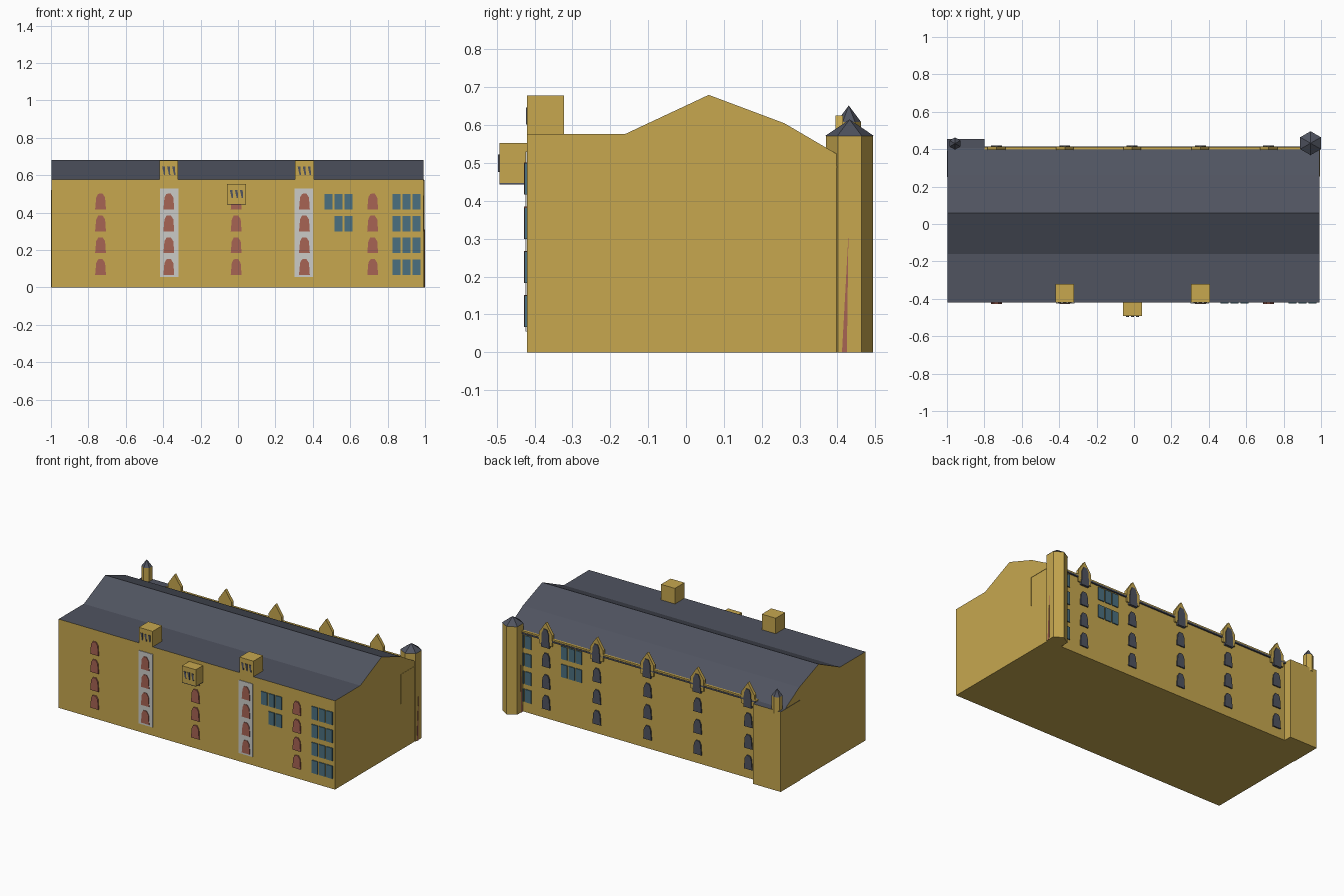
import bpy, bmesh, math
from mathutils import Vector

if "Cube" in bpy.data.objects:
    bpy.data.objects.remove(bpy.data.objects["Cube"])


def material(name, rgb):
    m = bpy.data.materials.new(name)
    m.diffuse_color = (*rgb, 1)
    m.use_nodes = True
    m.node_tree.nodes["Principled BSDF"].inputs["Base Color"].default_value = m.diffuse_color
    return m


GOLD = material("gold_stone", (0.57, 0.39, 0.078))
SLATE = material("slate", (0.08, 0.088, 0.117))
RED = material("red_shutter", (0.39, 0.125, 0.088))
BLUE = material("blue_glass", (0.07, 0.16, 0.215))
PALE = material("pale_panel", (0.60, 0.60, 0.57))


def finish(name, bm, *mats):
    bmesh.ops.recalc_face_normals(bm, faces=bm.faces[:])
    if len(mats) > 1:  # second material covers upward faces
        for f in bm.faces:
            f.normal_update()
            f.material_index = 1 if f.normal.z > 0.1 else 0
    me = bpy.data.meshes.new(name)
    bm.to_mesh(me)
    bm.free()
    for m in mats:
        me.materials.append(m)
    ob = bpy.data.objects.new(name, me)
    bpy.context.collection.objects.link(ob)
    return ob


def add_prism(bm, pts, vec):
    face = bm.faces.new([bm.verts.new(p) for p in pts])
    new = bmesh.ops.extrude_face_region(bm, geom=[face])["geom"]
    bmesh.ops.translate(bm, verts=[g for g in new if isinstance(g, bmesh.types.BMVert)], vec=Vector(vec))


def prisms(name, outlines, vec, *mats):
    bm = bmesh.new()
    for pts in outlines:
        add_prism(bm, pts, vec)
    return finish(name, bm, *mats)


def rect(x0, x1, z0, z1, y):
    return [(x0, y, z0), (x1, y, z0), (x1, y, z1), (x0, y, z1)]


def box(name, x0, x1, y0, y1, z0, z1, *mats):
    return prisms(name, [rect(x0, x1, z0, z1, y0)], (0, y1 - y0, 0), *mats)


def arch(x, z, w, h, y):
    """Tapered window outline with a blunt point on top"""
    shape = [(-.5, 0), (.5, 0), (.42, .75), (.18, 1), (-.22, .98), (-.40, .75)]
    return [(x + a * w, y, z + b * h) for a, b in shape]


FRONT, BACK = -0.42, 0.405
COLUMNS = [-0.735, -0.37, -0.01, 0.355, 0.72]
ROWS = [0.067, 0.183, 0.30, 0.417]

# Main hall with its stepped gable profile
profile = [(FRONT, 0), (FRONT, .577), (-.16, .577), (.06, .68), (.26, .605), (BACK, .52), (BACK, 0)]
prisms("main_hall", [[(-0.997, y, z) for y, z in profile]], (1.989, 0, 0), GOLD, SLATE)

# Back eave with gold ledge
box("back_eave", -0.80, 0.90, 0.40, 0.415, 0.508, 0.518, SLATE)
box("back_ledge", -0.80, 0.90, 0.398, 0.412, 0.518, 0.528, GOLD)

# Corner block behind the hall
plan = [(-.80, .40), (-.80, .455), (-1.0, .455), (-1.0, .25), (-.80, .25)]
prisms("corner_block", [[(x, y, 0) for x, y in plan]], (0, 0, 0.52), GOLD, SLATE)


# Turrets with pointed caps
def ring(x, y, z, r, n=6):
    return [(x + r * math.cos(math.pi / 6 + i * math.tau / n),
             y + r * math.sin(math.pi / 6 + i * math.tau / n), z) for i in range(n)]


def turret(name, x, y, r, z0, z1, apex):
    prisms(name, [ring(x, y, z0, r)], (0, 0, z1 - z0), GOLD)
    bm = bmesh.new()
    base = [bm.verts.new(p) for p in ring(x, y, z1, r * 1.03)]
    tip = bm.verts.new((x, y, apex))
    bm.faces.new(base)
    for i in range(6):
        bm.faces.new((base[i], base[(i + 1) % 6], tip))
    finish(name + "_cap", bm, SLATE)


turret("large_turret", 0.944, 0.432, 0.062, 0, 0.572, 0.615)
turret("small_turret", -0.957, 0.43, 0.032, 0.5, 0.608, 0.652)

# Narrow red slivers on both sides of the large turret
for side, x in (("left", 0.888), ("right", 0.996)):
    prisms("turret_sliver_" + side, [[(x, .412, 0), (x, .425, 0), (x, .429, .31)]], (0.004, 0, 0), RED)

# Drain pipes on the right end
box("pipe_down", 0.99, 0.994, 0.255, 0.258, 0.30, 0.49, GOLD)
box("pipe_across", 0.99, 0.994, 0.255, 0.40, 0.488, 0.491, GOLD)

# Pale panels behind two of the front window columns
prisms("front_panels", [rect(x - .051, x + .049, .055, .53, FRONT - .004) for x in (-.367, .353)],
       (0, .004, 0), PALE)

# Front shuttered windows
prisms("front_windows", [arch(x, z, .058, .085, FRONT - .008) for x in COLUMNS for z in ROWS],
       (0, .008, 0), RED)

# Blue panes, front and back
def pane(x, z, y):
    return rect(x, x + .043, z, z + .083, y)


EDGE, MID = (.827, .880, .933), (.463, .516, .569)
front = [pane(x, z, FRONT - .006) for x in EDGE for z in ROWS]
front += [pane(x, ROWS[3], FRONT - .006) for x in MID]
front += [pane(x, ROWS[2], FRONT - .006) for x in MID[1:]]
prisms("front_panes", front, (0, .006, 0), BLUE)
back = [pane(x, z, BACK) for x in EDGE for z in ROWS]
back += [pane(x, z, BACK) for x in MID for z in ROWS[2:]]
prisms("back_panes", back, (0, .006, 0), BLUE)

# Pointed back gables
gable = [(-.047, .48), (.047, .48), (.047, .555), (0, .625), (-.047, .555)]
prisms("back_gables", [[(x + a, .395, z) for a, z in gable] for x in COLUMNS], (0, .02, 0), GOLD)

# Back windows, the top one taller and set in the gable
low = [arch(x, z, .058, .09, BACK) for x in COLUMNS for z in (.06, .195, .335)]
prisms("back_windows", low, (0, .008, 0), SLATE)
prisms("gable_windows", [arch(x, .465, .058, .12, BACK) for x in COLUMNS], (0, .015, 0), SLATE)

# Dormer boxes with slanted slots
for name, x, y0, y1, z0 in (("left_dormer", -.37, FRONT, -.322, .572),
                            ("right_dormer", .355, FRONT, -.322, .572),
                            ("middle_bay", -.008, -.493, FRONT, .447)):
    box(name, x - .05, x + .05, y0, y1, z0, z0 + .106, GOLD)
    slots = []
    for dx in (-.027, 0, .027):
        a, b, y = x + dx, z0 + .03, y0 - .003
        slots.append([(a + .001, y, b), (a + .008, y, b), (a + .006, y, b + .045), (a - .009, y, b + .045)])
    prisms(name + "_slots", slots, (0, .003, 0), SLATE)
box("middle_bay_base", -.058, .042, -.493, FRONT, .443, .447, SLATE)
